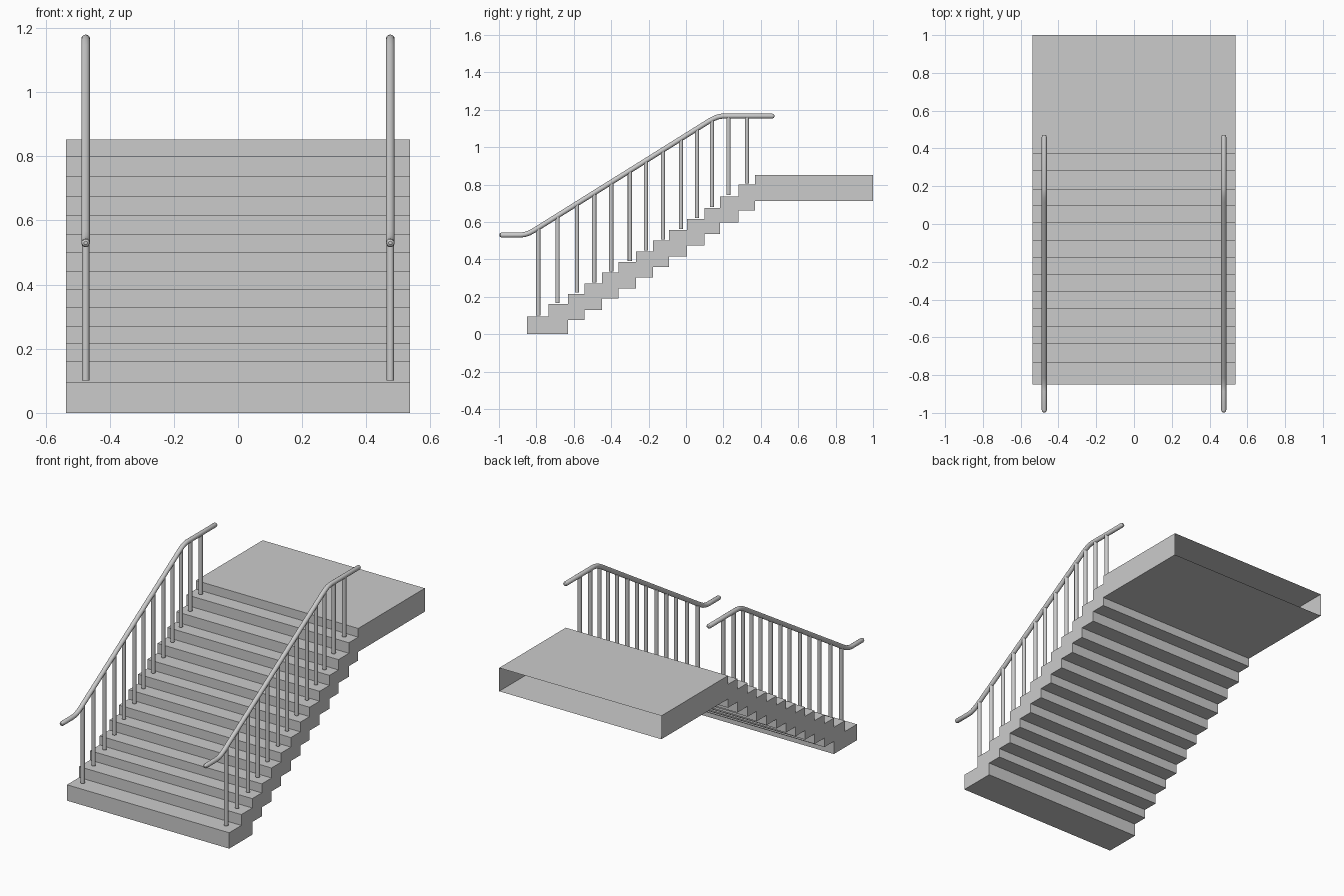
import bpy, bmesh
from mathutils import Vector

if "Cube" in bpy.data.objects:
    bpy.data.objects.remove(bpy.data.objects["Cube"])

HALF_W, RAIL_X = 0.537, 0.475
THICK = 0.14
RISERS = [-0.85, -0.735, -0.632, -0.542, -0.45, -0.36, -0.267, -0.177,
          -0.09, 0.005, 0.098, 0.183, 0.282, 0.37]
TOPS = [0.095, 0.16, 0.216, 0.27, 0.33, 0.385, 0.442, 0.5,
        0.556, 0.615, 0.675, 0.737, 0.8, 0.852]
POSTS = [-0.79, -0.687, -0.583, -0.491, -0.4, -0.3, -0.214, -0.123,
         -0.027, 0.059, 0.139, 0.227, 0.326]
# handrail centre line (y, z)
RAIL = [(-0.985, 0.53), (-0.885, 0.53), (-0.862, 0.533), (-0.838, 0.541), (-0.81, 0.556),
        (0.12, 1.137), (0.145, 1.151), (0.168, 1.161), (0.195, 1.166), (0.46, 1.166)]


def rail_z(y):
    for (y0, z0), (y1, z1) in zip(RAIL, RAIL[1:]):
        if y0 <= y <= y1:
            return z0 + (z1 - z0) * (y - y0) / (y1 - y0)


def mesh_object(name, bm):
    me = bpy.data.meshes.new(name)
    bm.to_mesh(me)
    bm.free()
    ob = bpy.data.objects.new(name, me)
    bpy.context.collection.objects.link(ob)
    return ob


def smooth(ob):
    bpy.ops.object.select_all(action='DESELECT')
    ob.select_set(True)
    bpy.context.view_layer.objects.active = ob
    if ob.type == 'CURVE':
        bpy.ops.object.convert(target='MESH')
    bpy.ops.object.shade_smooth_by_angle()


# Stepped flight and landing: hollow shell, open at the back
upper, lower = [], [(RISERS[0], 0)]
prev = 0
for y, z in zip(RISERS, TOPS):
    upper += [(y, prev), (y, z)]
    prev = z
upper.append((1.0, TOPS[-1]))
lower, prev = [], 0
for y, z in zip(RISERS[2:], TOPS[2:]):
    lower += [(y, prev), (y, z - THICK)]
    prev = z - THICK
lower.append((1.0, prev))
profile = upper + lower[::-1]

bm = bmesh.new()
face = bm.faces.new([bm.verts.new((-HALF_W, y, z)) for y, z in profile])
ext = bmesh.ops.extrude_face_region(bm, geom=[face], use_keep_orig=True)
bmesh.ops.translate(bm, vec=(2 * HALF_W, 0, 0),
                    verts=[g for g in ext['geom'] if isinstance(g, bmesh.types.BMVert)])
bmesh.ops.recalc_face_normals(bm, faces=bm.faces)
back = [f for f in bm.faces if all(v.co.y > 0.99 for v in f.verts)]
bmesh.ops.delete(bm, geom=back, context='FACES_ONLY')
mesh_object("stair_flight", bm)

for side, x in (("left", -RAIL_X), ("right", RAIL_X)):
    # Handrail with rounded tips
    cu = bpy.data.curves.new(side + "_handrail", 'CURVE')
    cu.dimensions = '3D'
    cu.bevel_depth = 0.0135
    cu.bevel_resolution = 6
    cu.use_fill_caps = True
    (ya, za), (yb, zb) = RAIL[0], RAIL[-1]
    pts = ([(ya - 0.012, za, 0.4), (ya - 0.008, za, 0.78)]
           + [(y, z, 1) for y, z in RAIL]
           + [(yb + 0.008, zb, 0.78), (yb + 0.012, zb, 0.4)])
    sp = cu.splines.new('POLY')
    sp.points.add(len(pts) - 1)
    for p, (y, z, r) in zip(sp.points, pts):
        p.co = (x, y, z, 1)
        p.radius = r
    rail = bpy.data.objects.new(side + "_handrail", cu)
    bpy.context.collection.objects.link(rail)
    smooth(rail)

    # Balusters, one per step
    bm = bmesh.new()
    for y, top in zip(POSTS, TOPS):
        z0, z1 = top + 0.006, rail_z(y)
        made = bmesh.ops.create_cone(bm, cap_ends=True, segments=16, radius1=0.0115,
                                     radius2=0.0115, depth=z1 - z0)
        bmesh.ops.translate(bm, verts=made['verts'], vec=Vector((x, y, (z0 + z1) / 2)))
    smooth(mesh_object(side + "_balusters", bm))
